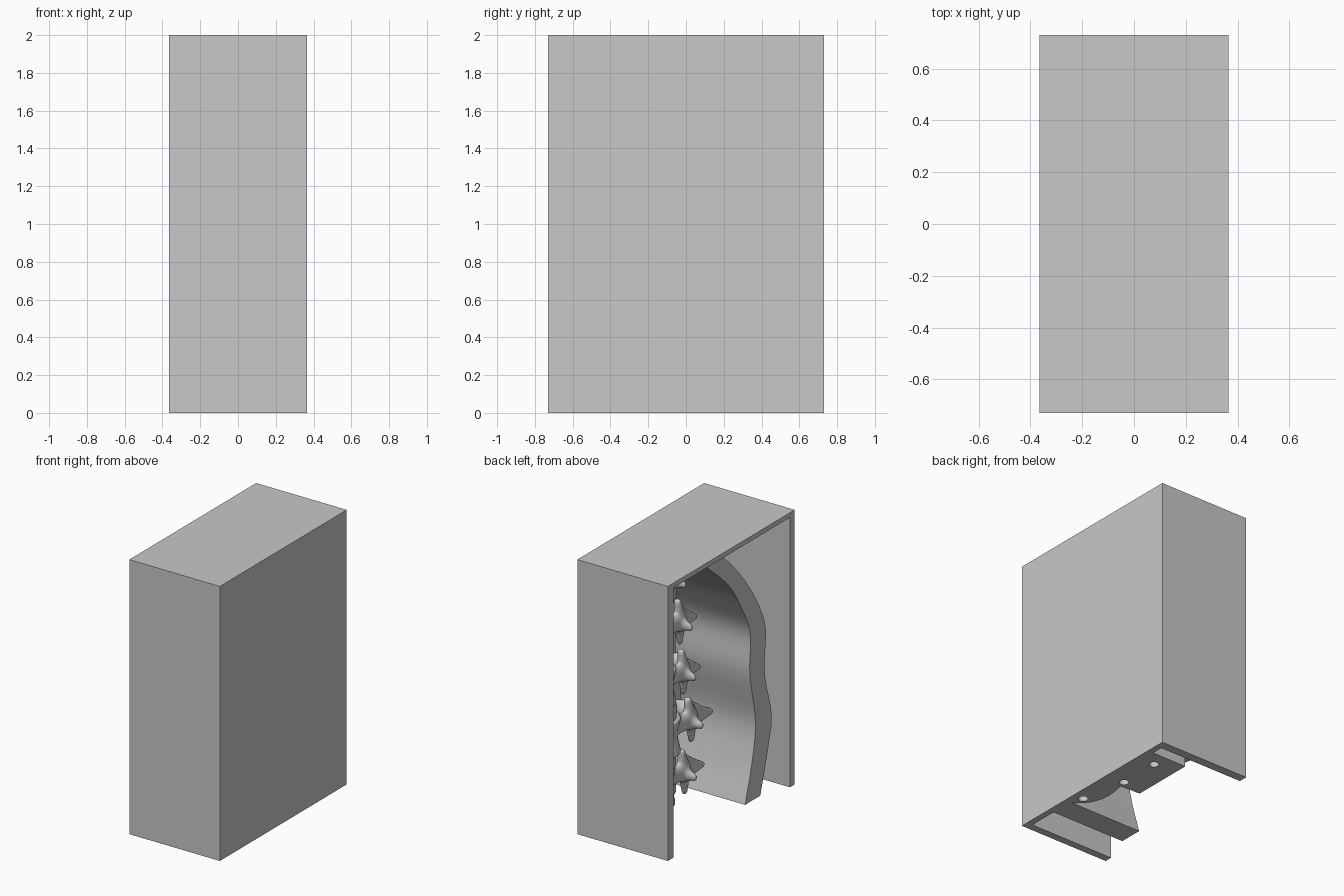
import bpy, bmesh
from mathutils import Matrix, Vector

start = bpy.data.objects.get("Cube")
if start:
    bpy.data.objects.remove(start, do_unlink=True)

grey = bpy.data.materials.new("neutral grey")
grey.use_nodes = True
colour = (0.58, 0.58, 0.58, 1)
grey.diffuse_color = colour
grey.node_tree.nodes["Principled BSDF"].inputs["Base Color"].default_value = colour


def add_object(name, bm):
    bmesh.ops.recalc_face_normals(bm, faces=bm.faces)
    mesh = bpy.data.meshes.new(name)
    bm.to_mesh(mesh)
    bm.free()
    mesh.materials.append(grey)
    obj = bpy.data.objects.new(name, mesh)
    bpy.context.collection.objects.link(obj)
    return obj


def box(name, low, high):
    low, high = Vector(low), Vector(high)
    bm = bmesh.new()
    bmesh.ops.create_cube(bm, size=1)
    bmesh.ops.scale(bm, vec=high - low, verts=bm.verts)
    bmesh.ops.translate(bm, vec=(low + high) / 2, verts=bm.verts)
    return add_object(name, bm)


def prism(name, points, offset):
    bm = bmesh.new()
    face = bm.faces.new([bm.verts.new(p) for p in points])
    out = bmesh.ops.extrude_face_region(bm, geom=[face])
    verts = [g for g in out["geom"] if isinstance(g, bmesh.types.BMVert)]
    bmesh.ops.translate(bm, vec=offset, verts=verts)
    return add_object(name, bm)


def cut(target, cutter):
    mod = target.modifiers.new("cut", "BOOLEAN")
    mod.operation = "DIFFERENCE"
    mod.solver = "EXACT"
    mod.object = cutter
    cutter.hide_render = True
    bpy.context.view_layer.objects.active = target
    bpy.ops.object.modifier_apply(modifier=mod.name)
    bpy.data.objects.remove(cutter, do_unlink=True)


def smooth(obj):
    bpy.ops.object.select_all(action="DESELECT")
    obj.select_set(True)
    bpy.context.view_layer.objects.active = obj
    bpy.ops.object.shade_smooth_by_angle(angle=0.7)


def spline(points, steps=5):
    # Smooth path through the given points
    pts = [Vector(p) for p in points]
    pts = [2 * pts[0] - pts[1]] + pts + [2 * pts[-1] - pts[-2]]
    path = []
    for a, b, c, d in zip(pts, pts[1:], pts[2:], pts[3:]):
        for i in range(steps):
            t = i / steps
            path.append(0.5 * (2 * b + (c - a) * t + (2 * a - 5 * b + 4 * c - d) * t**2
                               + (3 * b - a - 3 * c + d) * t**3))
    return path + [pts[-2]]


# Housing, open on one side and underneath
housing = box("housing", (-0.365, -0.73, 0), (0.365, 0.73, 2))
cut(housing, box("housing_cutter", (-0.5, -0.675, -0.1), (0.32, 0.665, 1.965)))

# Curved back wall, a thick profile in y and z
inner = [(-0.28, 0), (-0.36, 0.28), (-0.40, 0.56), (-0.335, 0.93), (-0.34, 1.22),
         (-0.25, 1.43), (-0.10, 1.66), (0.14, 1.88), (0.24, 1.967)]
outer = [(-0.455, 0), (-0.55, 0.33), (-0.586, 0.54), (-0.515, 0.82), (-0.505, 0.97),
         (-0.517, 1.20), (-0.424, 1.42), (-0.25, 1.67), (-0.04, 1.89), (0.07, 1.967)]
outline = spline(inner) + spline(outer)[::-1]
skin = prism("curved_back_wall", [(-0.28, p.x, p.y) for p in outline], (0.602, 0, 0))
smooth(skin)

# Mounting block with holes
curve = [(0.20, 0.10), (0.185, 0.02), (0.18, -0.08), (0.22, -0.20), (0.322, -0.29)]
plan = [(0.322, 0.58), (0.04, 0.58), (0.04, 0.106)] + [tuple(p) for p in spline(curve)]
block = prism("mounting_block", [(x, y, 0) for x, y in plan], (0, 0, 0.21))
for x, y in ((0.216, 0.154), (0.216, 0.465), (0.285, -0.19)):
    bm = bmesh.new()
    bmesh.ops.create_cone(bm, cap_ends=True, segments=24, radius1=0.033, radius2=0.033,
                          depth=0.3, matrix=Matrix.Translation((x, y, 0)))
    cut(block, add_object("hole_cutter", bm))


def barrel(bm, height, rim, waist):
    # Two tapered halves, oval in plan
    for sign in (-1, 1):
        radii = (rim, waist) if sign < 0 else (waist, rim)
        place = Matrix.Translation((0, 0, sign * height / 4)) @ Matrix.Diagonal((1, 0.8, 1, 1))
        bmesh.ops.create_cone(bm, cap_ends=True, segments=32, radius1=radii[0],
                              radius2=radii[1], depth=height / 2 + 0.002, matrix=place)


def limb(bm, start, end, size_start, size_end, steps=9):
    # Overlapping ellipsoids that taper from start to end
    for i in range(steps):
        t = i / (steps - 1)
        place = Matrix.Translation(Vector(start).lerp(Vector(end), t))
        size = Vector(size_start).lerp(Vector(size_end), t)
        bmesh.ops.create_icosphere(bm, subdivisions=2, radius=1,
                                   matrix=place @ Matrix.Diagonal((*size, 1)))


# One vertebra: body, arch, spinous, transverse and articular processes
bm = bmesh.new()
barrel(bm, 0.27, 0.20, 0.165)
for s in (-1, 1):
    limb(bm, (s * 0.11, -0.10, 0.04), (s * 0.12, -0.25, 0.03), (0.04, 0.05, 0.07), (0.04, 0.04, 0.07))
    limb(bm, (s * 0.12, -0.25, 0.03), (0, -0.38, -0.02), (0.04, 0.05, 0.09), (0.03, 0.05, 0.10))
    limb(bm, (s * 0.12, -0.23, 0.02), (s * 0.20, -0.25, 0.0), (0.04, 0.035, 0.06), (0.018, 0.02, 0.03))
    limb(bm, (s * 0.12, -0.24, 0.03), (s * 0.12, -0.21, 0.18), (0.04, 0.05, 0.06), (0.03, 0.03, 0.03))
    limb(bm, (s * 0.09, -0.28, 0), (s * 0.08, -0.30, -0.15), (0.04, 0.05, 0.06), (0.022, 0.025, 0.03))
limb(bm, (0, -0.36, 0), (0, -0.50, -0.07), (0.035, 0.05, 0.10), (0.025, 0.04, 0.065))
limb(bm, (0, -0.50, -0.07), (0, -0.61, -0.10), (0.025, 0.04, 0.065), (0.02, 0.02, 0.025))
vertebra = add_object("vertebra_1", bm)


def finish_vertebra(obj):
    remesh = obj.modifiers.new("blend", "REMESH")
    remesh.mode = "VOXEL"
    remesh.voxel_size = 0.014
    remesh.use_smooth_shade = True
    relax = obj.modifiers.new("relax", "SMOOTH")
    relax.iterations = 6


# Spine column: y, z and length of each vertebra
levels = [(0.40, 0.33, 1.04), (0.34, 0.68, 1.10), (0.38, 1.06, 0.93),
          (0.42, 1.44, 0.93), (0.47, 1.78, 0.83)]
for i, (y, z, length) in enumerate(levels):
    obj = vertebra
    if i:
        obj = bpy.data.objects.new(f"vertebra_{i + 1}", vertebra.data)
        bpy.context.collection.objects.link(obj)
    obj.location = (0.03, y, z)
    obj.scale = (1, length, 1)
    finish_vertebra(obj)

# Discs above each vertebra, the last one reaching the ceiling
ends = [(y, z) for y, z, _ in levels] + [(0.47, 2.09)]
for i, (low, high) in enumerate(zip(ends, ends[1:])):
    bottom, top = low[1] + 0.12, high[1] - 0.12
    bm = bmesh.new()
    barrel(bm, top - bottom, 0.175, 0.185)
    disc = add_object(f"disc_{i + 1}", bm)
    disc.location = (0.03, (low[0] + high[0]) / 2, (bottom + top) / 2)
    smooth(disc)
